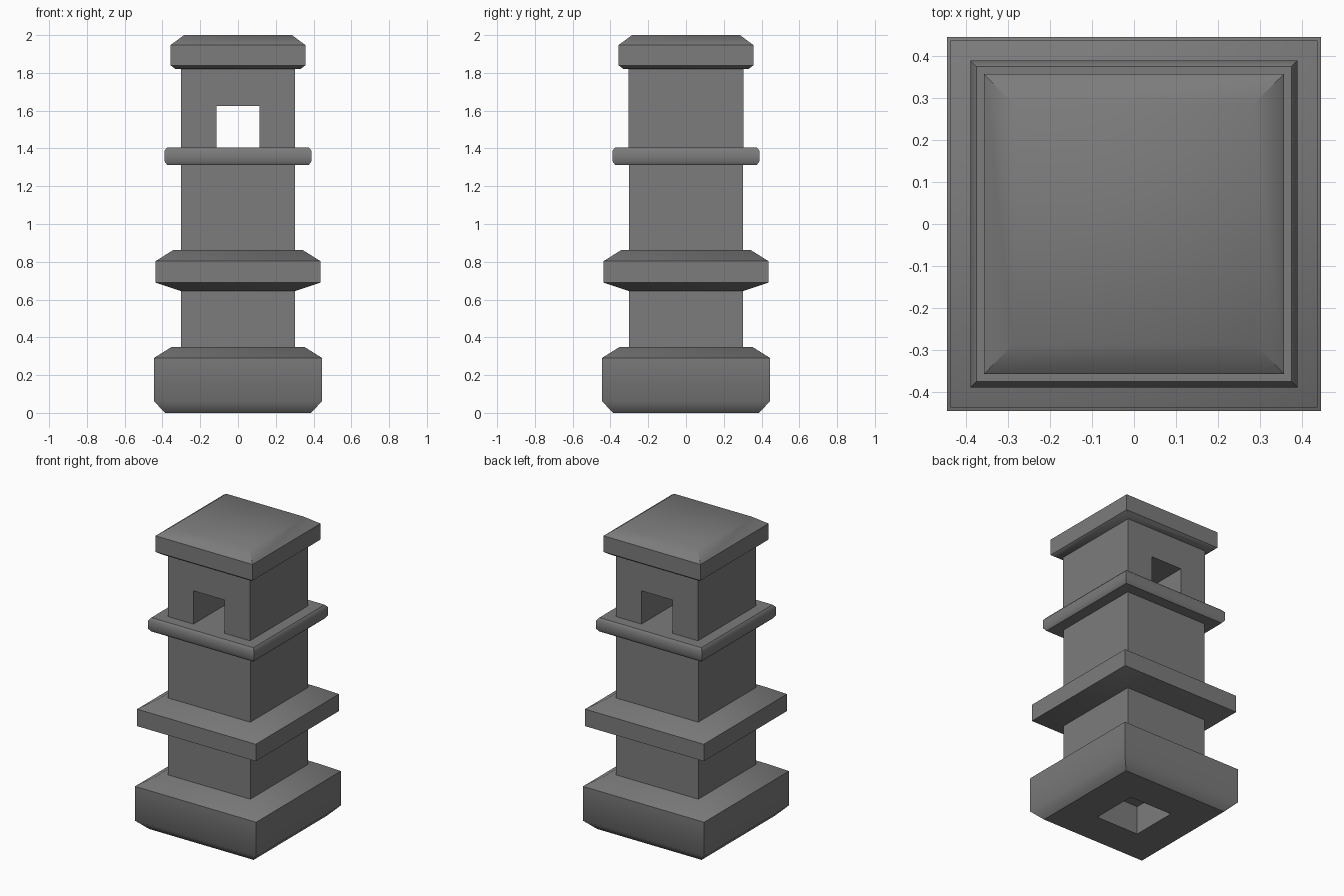
import bpy
import bmesh
import math

cube = bpy.data.objects.get("Cube")
if cube:
    bpy.data.objects.remove(cube, do_unlink=True)

stone = bpy.data.materials.new("grey_stone")
stone.use_nodes = True
GREY = (0.2, 0.2, 0.2, 1.0)
stone.diffuse_color = GREY
stone.node_tree.nodes["Principled BSDF"].inputs["Base Color"].default_value = GREY


def finish(name, bm):
    """Turn a bmesh into a named, shaded stone object."""
    bmesh.ops.recalc_face_normals(bm, faces=bm.faces)
    mesh = bpy.data.meshes.new(name)
    bm.to_mesh(mesh)
    bm.free()
    mesh.materials.append(stone)
    obj = bpy.data.objects.new(name, mesh)
    bpy.context.collection.objects.link(obj)
    bpy.ops.object.select_all(action="DESELECT")
    obj.select_set(True)
    bpy.context.view_layer.objects.active = obj
    bpy.ops.object.shade_smooth_by_angle(angle=math.radians(45))
    return obj


def square_loft(name, profile):
    """Stack square rings given as (half width, height) and cap both ends."""
    bm = bmesh.new()
    rings = [[bm.verts.new((sx * h, sy * h, z))
              for sx, sy in ((-1, -1), (1, -1), (1, 1), (-1, 1))]
             for h, z in profile]
    for low, high in zip(rings, rings[1:]):
        for i in range(4):
            j = (i + 1) % 4
            bm.faces.new((low[i], low[j], high[j], high[i]))
    bm.faces.new(rings[0][::-1])
    bm.faces.new(rings[-1])
    return finish(name, bm)


def extrude_y(name, outline, half_depth):
    """Extrude an (x, z) outline through the depth of the tower."""
    bm = bmesh.new()
    face = bm.faces.new([bm.verts.new((x, -half_depth, z)) for x, z in outline])
    new = bmesh.ops.extrude_face_region(bm, geom=[face])["geom"]
    verts = [v for v in new if isinstance(v, bmesh.types.BMVert)]
    bmesh.ops.translate(bm, verts=verts, vec=(0, 2 * half_depth, 0))
    return finish(name, bm)


# Plinth, with a square socket sunk into its underside
square_loft("plinth", [(0.157, 0.19), (0.157, 0), (0.385, 0), (0.446, 0.062),
                       (0.446, 0.29), (0.35, 0.35)])

# Plain shafts
SHAFT = 0.302
square_loft("lower_shaft", [(SHAFT, 0.34), (SHAFT, 0.66)])
square_loft("middle_shaft", [(SHAFT, 0.85), (SHAFT, 1.33)])

# Projecting bands
square_loft("middle_band", [(SHAFT, 0.645), (0.437, 0.69), (0.437, 0.803),
                            (0.343, 0.862)])
square_loft("upper_ledge", [(0.375, 1.313), (0.389, 1.332), (0.389, 1.388),
                            (0.375, 1.405)])

# Upper chamber with an opening running front to back
half = [(0.114, 1.403), (0.114, 1.626)]
outer = [(SHAFT, 1.83), (SHAFT, 1.403)]
outline = [(-x, z) for x, z in half] + half[::-1] + outer[::-1] \
    + [(-x, z) for x, z in outer]
extrude_y("upper_chamber", outline, 0.305)

# Cap
square_loft("cap", [(0.33, 1.82), (0.357, 1.84), (0.357, 1.947), (0.286, 2.0)])
